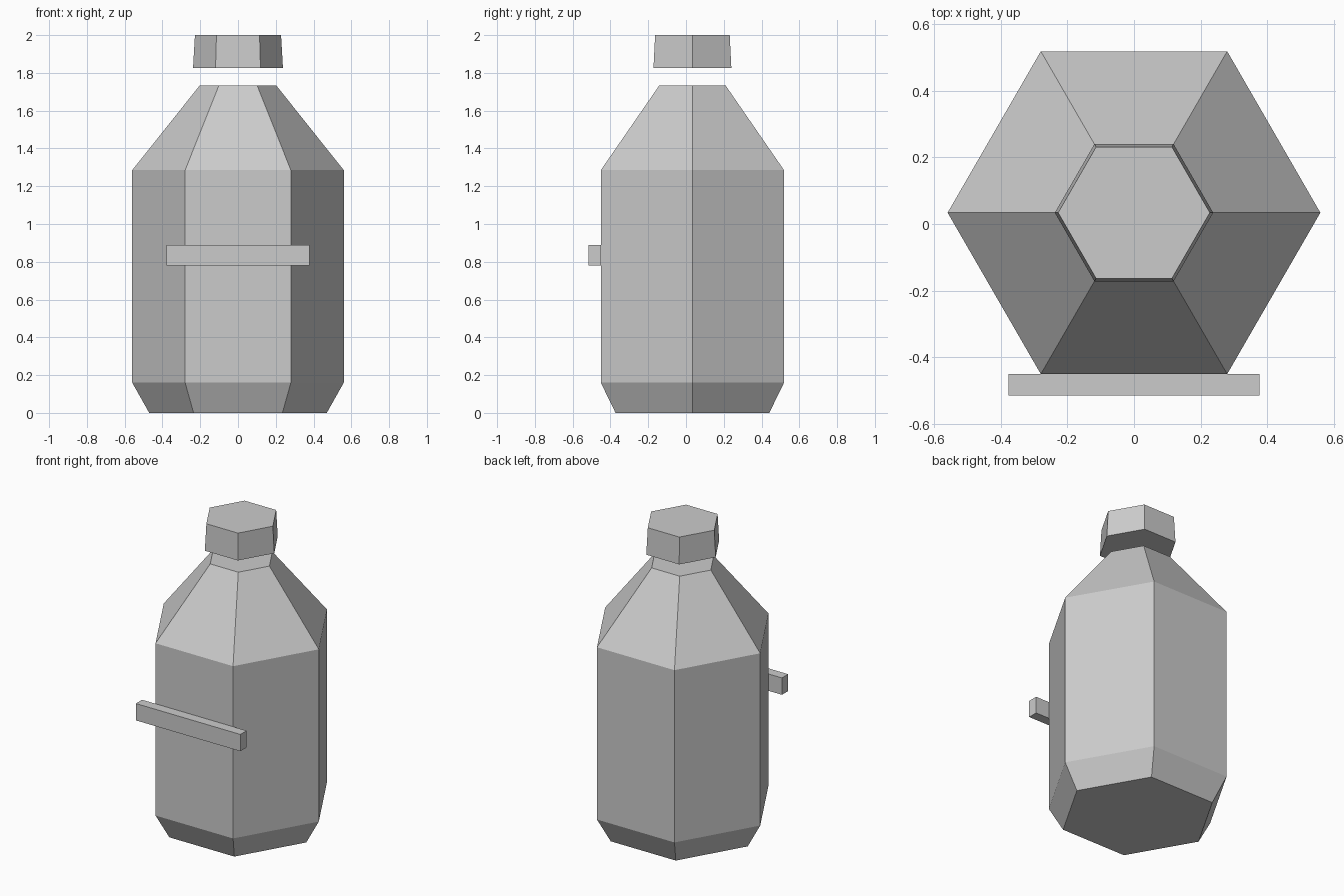
import bpy
import bmesh
from math import cos, sin, pi

cube = bpy.data.objects.get("Cube")
if cube:
    bpy.data.objects.remove(cube, do_unlink=True)

# One plain grey for every part
grey = bpy.data.materials.new("plain grey")
grey.use_nodes = True
COLOUR = (0.6, 0.6, 0.6, 1)
grey.diffuse_color = COLOUR
grey.node_tree.nodes["Principled BSDF"].inputs["Base Color"].default_value = COLOUR

SIDES = 6
AXIS_Y = 0.034


def add_object(name, bm):
    bmesh.ops.recalc_face_normals(bm, faces=bm.faces)
    mesh = bpy.data.meshes.new(name)
    bm.to_mesh(mesh)
    bm.free()
    mesh.materials.append(grey)
    obj = bpy.data.objects.new(name, mesh)
    bpy.context.collection.objects.link(obj)
    return obj


def lathe(name, profile):
    """Closed six-sided solid from (radius, height) rings."""
    bm = bmesh.new()
    rings = []
    for r, z in profile:
        angles = [2 * pi * i / SIDES for i in range(SIDES)]
        rings.append([bm.verts.new((r * cos(a), r * sin(a) + AXIS_Y, z)) for a in angles])
    for low, high in zip(rings, rings[1:]):
        for i in range(SIDES):
            j = (i + 1) % SIDES
            bm.faces.new((low[i], low[j], high[j], high[i]))
    bm.faces.new(rings[0][::-1])
    bm.faces.new(rings[-1])
    return add_object(name, bm)


# Bottle with tapered foot and sloping shoulders
lathe("bottle_body", [(0.47, 0), (0.56, 0.16), (0.56, 1.285), (0.203, 1.733)])

# Cap floating just above the neck
lathe("bottle_cap", [(0.238, 1.826), (0.228, 2.0)])

# Flat bar across the front
bm = bmesh.new()
bmesh.ops.create_cube(bm, size=1)
bmesh.ops.scale(bm, vec=(0.755, 0.064, 0.11), verts=bm.verts)
bmesh.ops.translate(bm, vec=(0, -0.483, 0.835), verts=bm.verts)
add_object("front_bar", bm)
